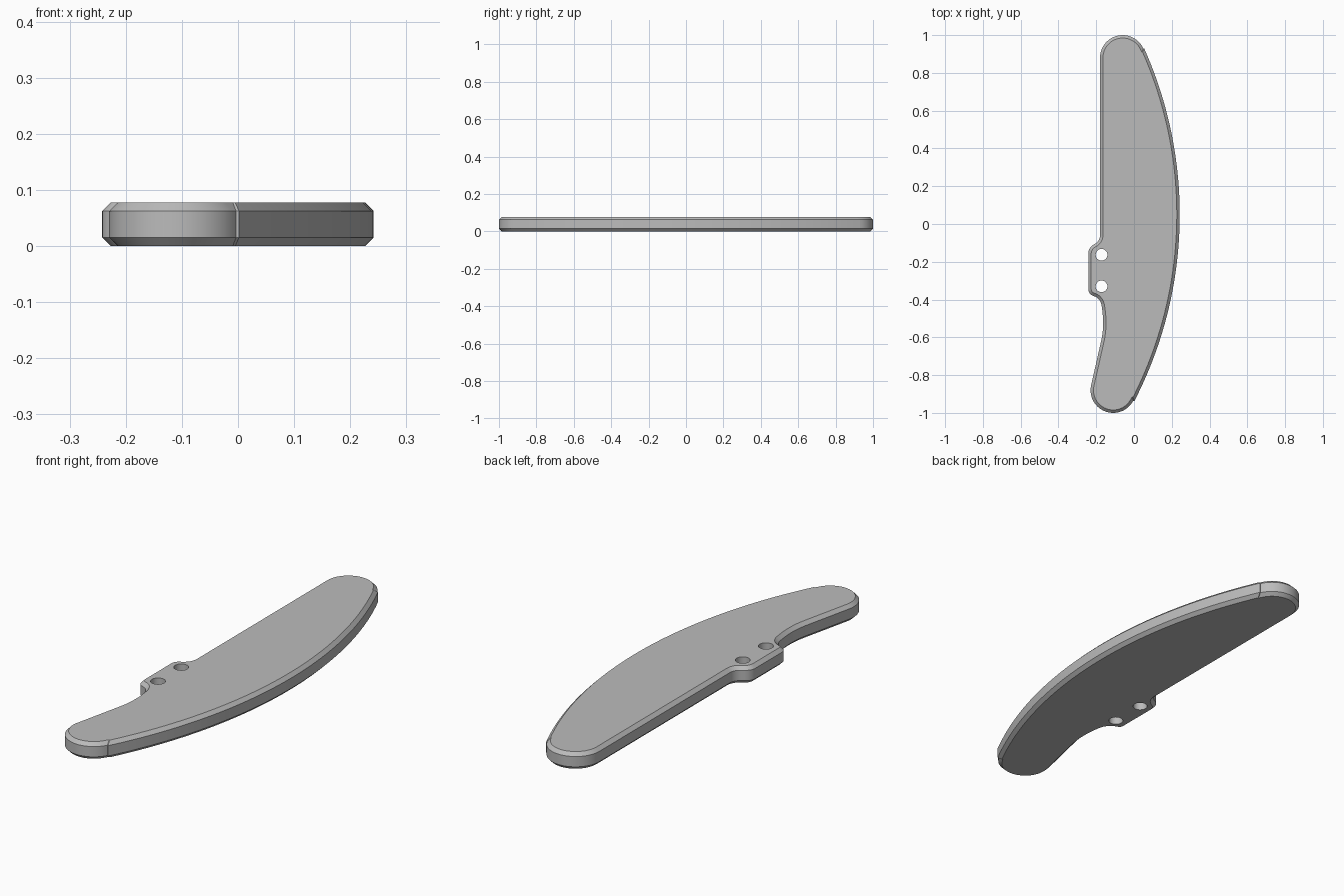
import bpy, bmesh
from math import atan2, sin, cos, pi, radians
from mathutils import Vector
from mathutils.geometry import interpolate_bezier

cube = bpy.data.objects.get("Cube")
if cube:
    bpy.data.objects.remove(cube, do_unlink=True)

THICK, CHAMFER = 0.078, 0.0155
TIP_R = 0.12
BIG = Vector((-1.908, 0.05))
BIG_R = 2.15
TOP = Vector((-0.06, 0.88))
LOW = Vector((-0.11, -0.88))

grey = bpy.data.materials.new("plain grey")
grey.use_nodes = True
colour = (0.5, 0.5, 0.5, 1)
grey.diffuse_color = colour
grey.node_tree.nodes["Principled BSDF"].inputs["Base Color"].default_value = colour


def arc(c, r, a, b, n):
    return [c + r * Vector((cos(t), sin(t))) for t in (a + (b - a) * i / n for i in range(n + 1))]


def bezier(a, h1, h2, b, n):
    return [Vector(p[:2]) for p in interpolate_bezier(*(Vector(p).to_3d() for p in (a, h1, h2, b)), n)]


def fillet(a, corner, b):
    a, corner, b = Vector(a), Vector(corner), Vector(b)
    return bezier(a, a.lerp(corner, 0.6), b.lerp(corner, 0.6), b, 8)


# Outline: curved edge, far tip, straight edge, mounting tab, neck, near tip
low_a = atan2(*(LOW - BIG).yx)
top_a = atan2(*(TOP - BIG).yx)
outline = arc(BIG, BIG_R, low_a, top_a, 48)
outline += arc(TOP, TIP_R, top_a, pi, 24)
outline += fillet((-0.18, -0.06), (-0.18, -0.09), (-0.205, -0.104))
outline += fillet((-0.216, -0.11), (-0.242, -0.125), (-0.242, -0.155))
outline += fillet((-0.242, -0.345), (-0.242, -0.37), (-0.22, -0.379))
outline += fillet((-0.207, -0.384), (-0.178, -0.395), (-0.172, -0.43))
outline += bezier((-0.172, -0.43), (-0.162, -0.49), (-0.159, -0.55), (-0.173, -0.615), 14)
outline += arc(LOW, TIP_R, radians(166.5), 2 * pi + low_a, 28)
points = []
for p in outline:
    if all((p - q).length > 0.002 for q in points[-1:] + points[:1]):
        points.append(p)

# Plate with chamfered rims
bm = bmesh.new()
base = bm.faces.new([bm.verts.new((p.x, p.y, 0)) for p in points])
ext = bmesh.ops.extrude_face_region(bm, geom=[base])
bmesh.ops.translate(bm, vec=(0, 0, THICK), verts=[v for v in ext["geom"] if isinstance(v, bmesh.types.BMVert)])
bmesh.ops.recalc_face_normals(bm, faces=bm.faces)
rims = [e for e in bm.edges if abs(e.verts[0].co.z - e.verts[1].co.z) < 1e-5]
bmesh.ops.bevel(bm, geom=rims, offset=CHAMFER, offset_type='OFFSET', segments=1,
                profile=0.5, affect='EDGES', clamp_overlap=False)
mesh = bpy.data.meshes.new("plate")
bm.to_mesh(mesh)
bm.free()
mesh.materials.append(grey)
plate = bpy.data.objects.new("plate", mesh)
bpy.context.collection.objects.link(plate)

# Two screw holes through the tab
for y in (-0.163, -0.33):
    bpy.ops.mesh.primitive_cylinder_add(vertices=32, radius=0.031, depth=0.3, location=(-0.172, y, THICK / 2))
    cutter = bpy.context.object
    cutter.name = "hole_cutter"
    cutter.data.materials.append(grey)
    cut = plate.modifiers.new("hole", 'BOOLEAN')
    cut.operation, cut.solver, cut.object = 'DIFFERENCE', 'EXACT', cutter
    bpy.ops.object.select_all(action='DESELECT')
    bpy.context.view_layer.objects.active = plate
    plate.select_set(True)
    bpy.ops.object.modifier_apply(modifier=cut.name)
    bpy.data.objects.remove(cutter, do_unlink=True)

bpy.ops.object.shade_smooth_by_angle(angle=radians(30))
